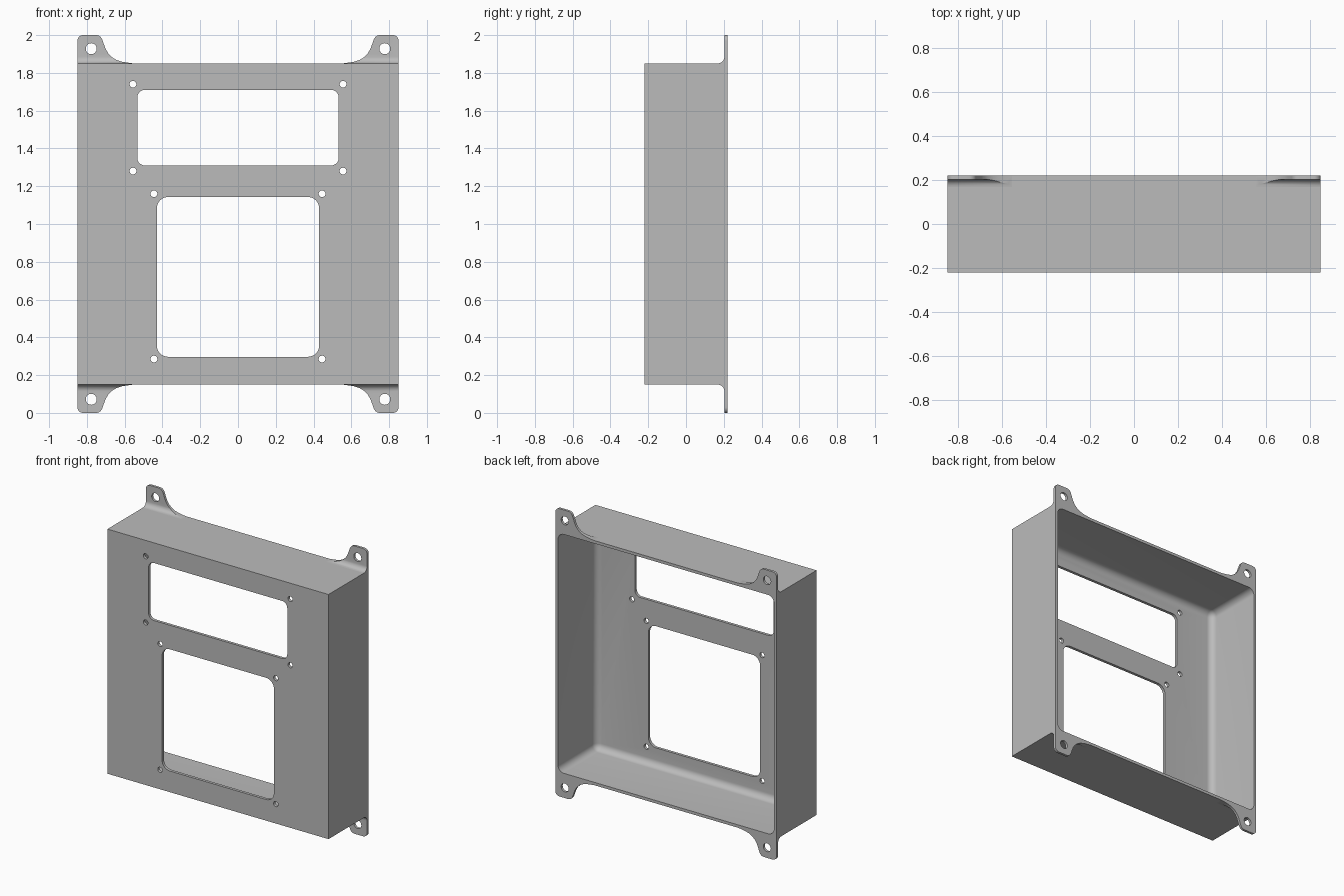
import bpy
from math import sin, cos, pi

cube = bpy.data.objects.get("Cube")
if cube:
    bpy.data.objects.remove(cube, do_unlink=True)

grey = bpy.data.materials.new("satin_grey")
grey.use_nodes = True
colour = (0.5, 0.5, 0.5, 1)
grey.diffuse_color = colour
grey.node_tree.nodes["Principled BSDF"].inputs["Base Color"].default_value = colour

W, BOTTOM, TOP, FRONT, BACK = 0.85, 0.15, 1.85, -0.22, 0.22
WALL, MID = 0.02, 1.0


def prism(name, outline, axis, lo, hi):
    """Extrude a 2D outline along x (outline in y,z) or y (outline in x,z)."""
    def place(p, d):
        return (d, p[0], p[1]) if axis == "x" else (p[0], d, p[1])
    n = len(outline)
    verts = [place(p, d) for d in (lo, hi) for p in outline]
    faces = [tuple(range(n)), tuple(range(2 * n - 1, n - 1, -1))]
    faces += [(i, i + n, (i + 1) % n + n, (i + 1) % n) for i in range(n)]
    mesh = bpy.data.meshes.new(name)
    mesh.from_pydata(verts, [], faces)
    mesh.materials.append(grey)
    ob = bpy.data.objects.new(name, mesh)
    bpy.context.collection.objects.link(ob)
    # make every normal point outwards
    bpy.context.view_layer.objects.active = ob
    bpy.ops.object.select_all(action="DESELECT")
    ob.select_set(True)
    bpy.ops.object.mode_set(mode="EDIT")
    bpy.ops.mesh.select_all(action="SELECT")
    bpy.ops.mesh.normals_make_consistent(inside=False)
    bpy.ops.object.mode_set(mode="OBJECT")
    return ob


def arc(cx, cz, r, start, end, steps=8):
    return [(cx + r * cos(start + (end - start) * i / steps),
             cz + r * sin(start + (end - start) * i / steps)) for i in range(steps + 1)]


def circle(cx, cz, r):
    return arc(cx, cz, r, 0, 2 * pi, 24)[:-1]


def rounded_rect(w, lo, hi, r):
    corners = [(w - r, hi - r), (r - w, hi - r), (r - w, lo + r), (w - r, lo + r)]
    return [p for k, (x, z) in enumerate(corners)
            for p in arc(x, z, r, k * pi / 2, (k + 1) * pi / 2)]


def apply_modifier(ob, mod):
    bpy.context.view_layer.objects.active = ob
    bpy.ops.object.modifier_apply(modifier=mod.name)


def boolean(ob, tool, operation="DIFFERENCE"):
    mod = ob.modifiers.new("cut", "BOOLEAN")
    mod.operation, mod.object, mod.solver = operation, tool, "EXACT"
    apply_modifier(ob, mod)
    bpy.data.objects.remove(tool, do_unlink=True)


def smooth(ob):
    bpy.ops.object.select_all(action="DESELECT")
    ob.select_set(True)
    bpy.context.view_layer.objects.active = ob
    bpy.ops.object.shade_smooth_by_angle(angle=0.5)


# Hollow housing, open at the back, with rounded inner edges
housing = prism("housing", [(-W, BOTTOM), (W, BOTTOM), (W, TOP), (-W, TOP)], "y", FRONT, BACK)
w, lo, hi = W - WALL, BOTTOM + WALL, TOP - WALL
cavity = prism("cavity", [(-w, lo), (w, lo), (w, hi), (-w, hi)], "y", FRONT + WALL, BACK + 0.2)
bevel = cavity.modifiers.new("round", "BEVEL")
bevel.width, bevel.segments = 0.045, 8
apply_modifier(cavity, bevel)
boolean(housing, cavity)

# Front windows and their screw holes
windows = [rounded_rect(0.533, 1.31, 1.71, 0.04), rounded_rect(0.43, 0.297, 1.143, 0.06)]
holes = [circle(s * x, z, 0.018) for s in (-1, 1)
         for x, z in ((0.556, 1.74), (0.556, 1.28), (0.445, 1.16), (0.445, 0.285))]
for outline in windows + holes:
    boolean(housing, prism("cutter", outline, "y", FRONT - 0.05, FRONT + 0.1))
smooth(housing)

# Mounting ears: outline above the top wall, crossed with a filleted section
R, EAR_FRONT = 0.035, 0.203
ear_outline = [(W, TOP)] + arc(W - 0.03, 1.97, 0.03, 0, pi / 2)
ear_outline += arc(0.752, 1.965, 0.035, pi / 2, pi * 0.89, 6)
ear_outline += [(0.70, 1.925), (0.686, 1.902), (0.666, 1.882), (0.642, 1.868),
                (0.61, 1.858), (0.555, TOP)]
section = [(BACK, TOP), (BACK, 2.1)] + [(EAR_FRONT, 2.1)]
section += arc(EAR_FRONT - R, TOP + R, R, 0, -pi / 2)
for side, sx in (("left", 1), ("right", -1)):
    for level, sz in (("upper", 1), ("lower", -1)):
        def flip(z):
            return MID + sz * (z - MID)
        ear = prism(f"{level}_{side}_ear", [(sx * x, flip(z)) for x, z in ear_outline],
                    "y", 0.1, 0.3)
        boolean(ear, prism("section", [(y, flip(z)) for y, z in section], "x", -1, 1),
                "INTERSECT")
        boolean(ear, prism("cutter", circle(sx * 0.777, flip(1.928), 0.029), "y", 0, 0.4))
        smooth(ear)
